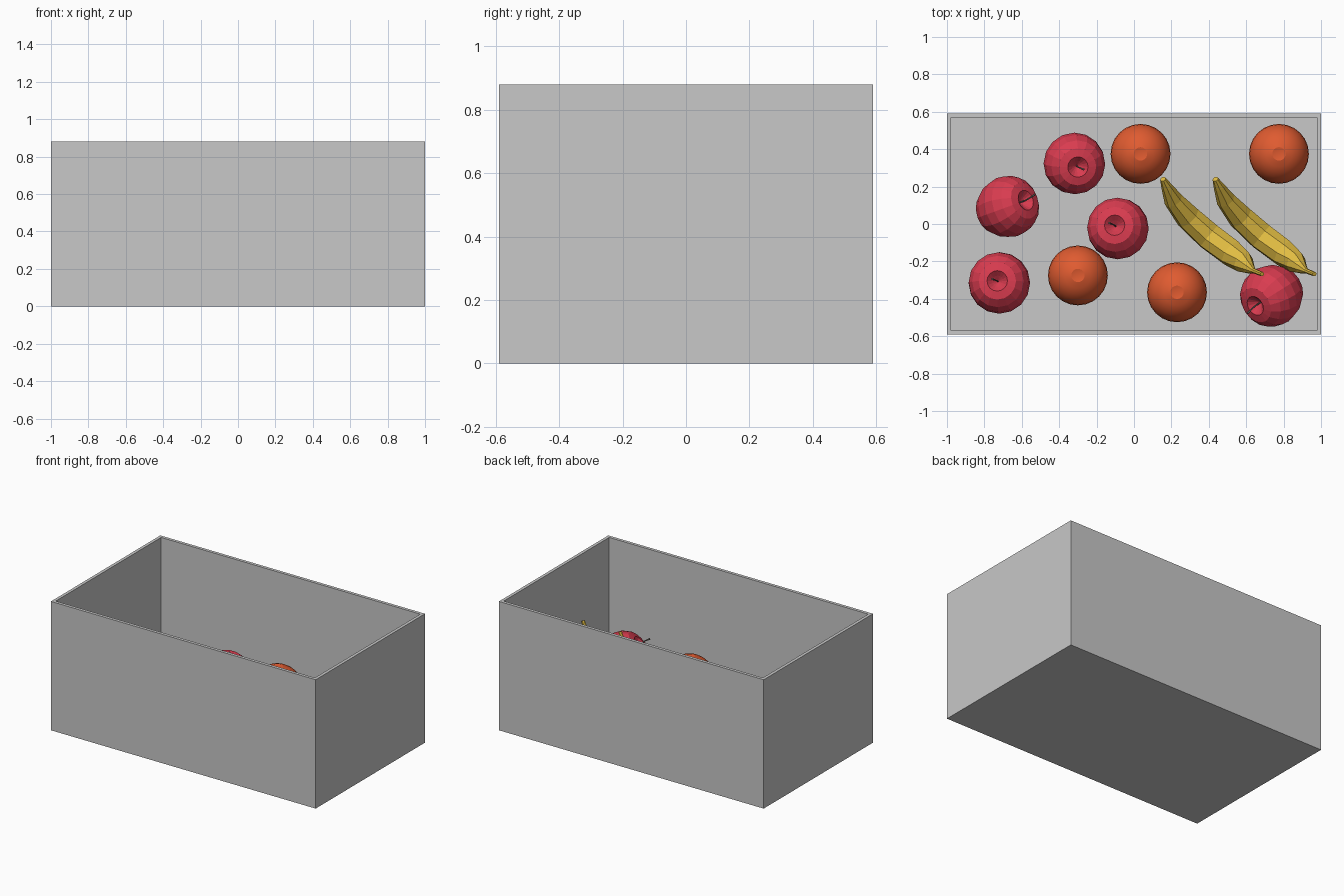
import bpy
import bmesh
import math
from mathutils import Vector

cube = bpy.data.objects.get("Cube")
if cube:
    bpy.data.objects.remove(cube, do_unlink=True)


def make_material(name, rgb):
    mat = bpy.data.materials.new(name)
    mat.use_nodes = True
    colour = (*rgb, 1.0)
    mat.diffuse_color = colour
    mat.node_tree.nodes["Principled BSDF"].inputs["Base Color"].default_value = colour
    return mat


GREY = make_material("crate grey", (0.58, 0.58, 0.58))
RED = make_material("apple red", (0.70, 0.045, 0.08))
ORANGE = make_material("orange peel", (0.74, 0.105, 0.03))
YELLOW = make_material("banana yellow", (0.76, 0.51, 0.055))
BROWN = make_material("stem brown", (0.16, 0.15, 0.13))


def add_object(name, bm, mat, smooth=None):
    bmesh.ops.recalc_face_normals(bm, faces=bm.faces)
    mesh = bpy.data.meshes.new(name)
    bm.to_mesh(mesh)
    bm.free()
    mesh.materials.append(mat)
    obj = bpy.data.objects.new(name, mesh)
    bpy.context.collection.objects.link(obj)
    if smooth:
        bpy.ops.object.select_all(action="DESELECT")
        obj.select_set(True)
        bpy.context.view_layer.objects.active = obj
        bpy.ops.object.shade_smooth_by_angle(angle=math.radians(smooth))
    return obj


def skin(bm, rings):
    """Bridge consecutive vertex rings of equal size."""
    n = len(rings[0])
    for a, b in zip(rings, rings[1:]):
        for i in range(n):
            j = (i + 1) % n
            bm.faces.new((a[i], a[j], b[j], b[i]))


def lathe(profile, sides):
    """Spin (radius, height) points about z; both ends meet at a pole."""
    bm = bmesh.new()
    rings = [[bm.verts.new((r * math.cos(math.tau * i / sides),
                            r * math.sin(math.tau * i / sides), z))
              for i in range(sides)] for r, z in profile]
    skin(bm, rings)
    bmesh.ops.remove_doubles(bm, verts=bm.verts, dist=0.0001)
    return bm


def tube(path, radii, sides, reference):
    """Sweep a circle of changing radius along a path."""
    bm = bmesh.new()
    path = [Vector(p) for p in path]
    rings = []
    for k, (p, r) in enumerate(zip(path, radii)):
        tangent = (path[min(k + 1, len(path) - 1)] - path[max(k - 1, 0)]).normalized()
        u = tangent.cross(reference).normalized()
        v = tangent.cross(u)
        rings.append([bm.verts.new(p + r * (u * math.cos(math.tau * i / sides)
                                            + v * math.sin(math.tau * i / sides)))
                      for i in range(sides)])
    skin(bm, rings)
    bm.faces.new(rings[0])
    bm.faces.new(rings[-1])
    return bm


# Open crate: a block with its top inset and sunk to the floor
LENGTH, WIDTH, HEIGHT, WALL = 2.0, 1.18, 0.88, 0.03
bm = bmesh.new()
bmesh.ops.create_cube(bm, size=1)
for v in bm.verts:
    v.co = (v.co.x * LENGTH, v.co.y * WIDTH, (v.co.z + 0.5) * HEIGHT)
top = max(bm.faces, key=lambda f: f.calc_center_median().z)
bmesh.ops.inset_region(bm, faces=[top], thickness=WALL)
floor = bmesh.ops.extrude_discrete_faces(bm, faces=[top])["faces"][0]
bmesh.ops.translate(bm, verts=floor.verts, vec=(0, 0, WALL - HEIGHT))
add_object("crate", bm, GREY)

# Apples: faceted bodies with a dimple at each end, and a thin bent stem
APPLE_PROFILE = [(0, -0.115), (0.03, -0.135), (0.07, -0.15), (0.115, -0.12),
                 (0.148, -0.065), (0.165, 0), (0.16, 0.055), (0.138, 0.105),
                 (0.1, 0.142), (0.055, 0.15), (0.03, 0.125), (0, 0.1)]
STEM_PATH = [(0, 0, 0.095), (0, 0, 0.15), (0.008, 0.006, 0.185), (0.02, 0.012, 0.21)]

# centre x, centre y, lean direction, lean angle in degrees
APPLES = [(-0.68, 0.09, 20, 46), (-0.32, 0.325, -45, 11), (-0.085, -0.025, 135, 10),
          (-0.72, -0.315, 135, 6), (0.74, -0.38, 212, 46)]
for n, (x, y, heading, lean) in enumerate(APPLES, 1):
    parts = [add_object(f"apple_{n}", lathe(APPLE_PROFILE, 16), RED),
             add_object(f"apple_stem_{n}",
                        tube(STEM_PATH, [0.004, 0.004, 0.004, 0.006], 6, Vector((1, 0, 0))),
                        BROWN)]
    for part in parts:
        part.location = (x, y, 0.19)
        part.rotation_euler = (0, math.radians(lean), math.radians(heading))

# Oranges: round bodies with a shallow dimple on top
R = 0.16
orange_profile = [(R * math.sin(math.pi * k / 14), -R * math.cos(math.pi * k / 14))
                  for k in range(14)] + [(0, R - 0.012)]
for n, (x, y) in enumerate([(0.035, 0.375), (0.775, 0.375), (-0.3, -0.275), (0.23, -0.365)], 1):
    orange = add_object(f"orange_{n}", lathe(orange_profile, 24), ORANGE, smooth=25)
    orange.location = (x, y, WALL + R)

# Bananas: curved, ends raised, tapering to a narrow stalk
BANANA_PATH = [(0.155, 0.24, 0.35), (0.175, 0.2, 0.31), (0.21, 0.13, 0.235),
               (0.29, 0.035, 0.15), (0.4, -0.065, 0.112), (0.52, -0.155, 0.155),
               (0.585, -0.205, 0.225), (0.615, -0.235, 0.29), (0.64, -0.25, 0.35),
               (0.685, -0.268, 0.43)]
BANANA_RADII = [0.016, 0.03, 0.052, 0.07, 0.076, 0.074, 0.058, 0.032, 0.014, 0.012]
for n, shift in enumerate((0, 0.28), 1):
    banana = add_object(f"banana_{n}",
                        tube(BANANA_PATH, BANANA_RADII, 8, Vector((0.3, 0.4, 1))), YELLOW)
    banana.location.x = shift
